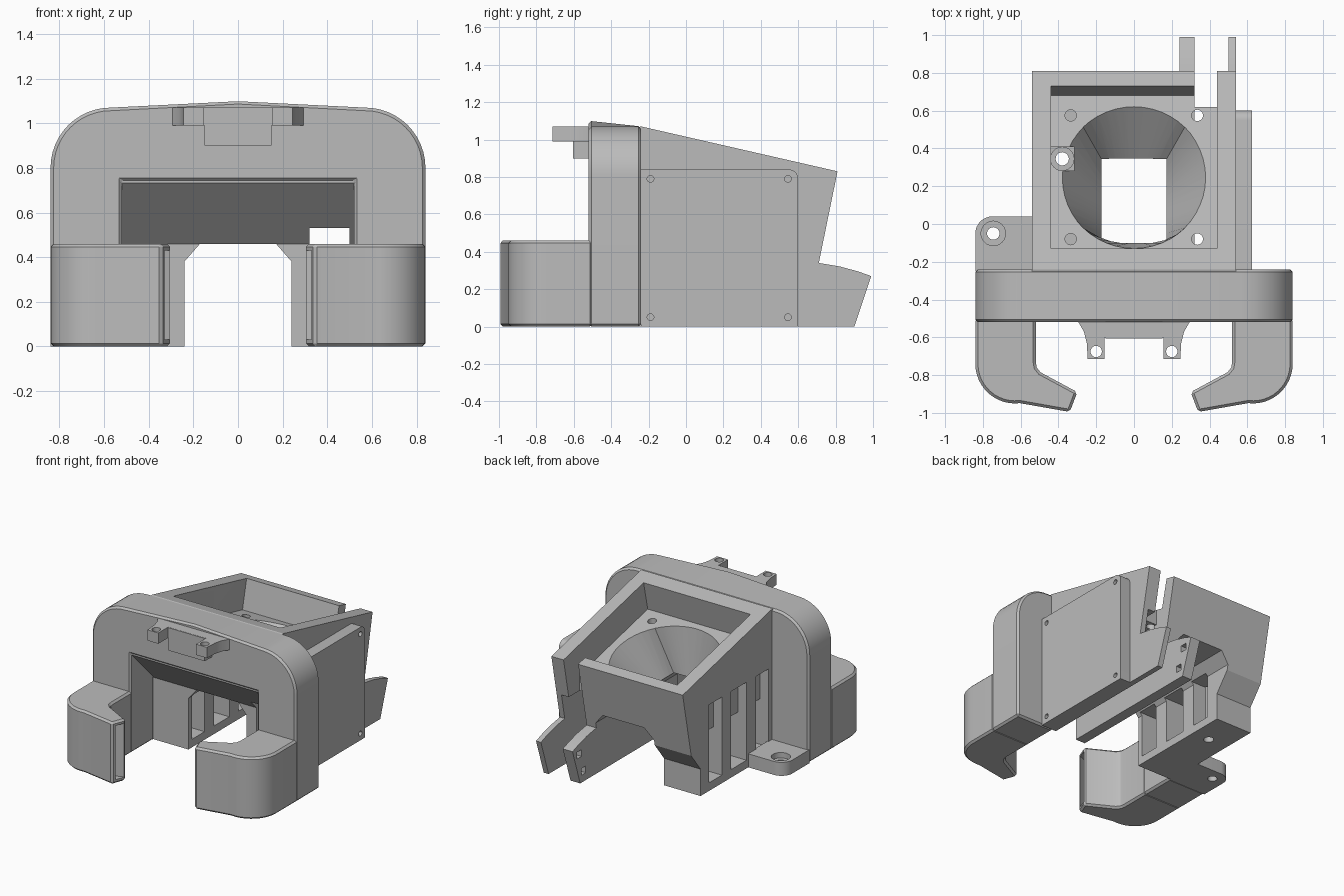
import bpy, bmesh
from math import sin, cos, pi, radians
from mathutils import Matrix

old = bpy.data.objects.get("Cube")
if old:
    bpy.data.objects.remove(old)

grey = bpy.data.materials.new("plain grey")
grey.use_nodes = True
GREY = (0.5, 0.5, 0.5, 1)
grey.diffuse_color = GREY
grey.node_tree.nodes["Principled BSDF"].inputs["Base Color"].default_value = GREY


def finish(name, bm):
    bmesh.ops.recalc_face_normals(bm, faces=bm.faces)
    me = bpy.data.meshes.new(name)
    bm.to_mesh(me)
    bm.free()
    me.materials.append(grey)
    ob = bpy.data.objects.new(name, me)
    bpy.context.collection.objects.link(ob)
    return ob


def loft(name, ring_a, ring_b):
    bm = bmesh.new()
    a = [bm.verts.new(p) for p in ring_a]
    b = [bm.verts.new(p) for p in ring_b]
    bm.faces.new(a)
    bm.faces.new(b)
    for i in range(len(a)):
        j = (i + 1) % len(a)
        bm.faces.new((a[i], a[j], b[j], b[i]))
    return finish(name, bm)


def prism(name, pts, axis, lo, hi):
    """Extrude a 2D outline along an axis."""
    put = {"x": lambda p, t: (t, p[0], p[1]),
           "y": lambda p, t: (p[0], t, p[1]),
           "z": lambda p, t: (p[0], p[1], t)}[axis]
    return loft(name, [put(p, lo) for p in pts], [put(p, hi) for p in pts])


def box(name, x0, x1, y0, y1, z0, z1):
    return prism(name, [(x0, y0), (x1, y0), (x1, y1), (x0, y1)], "z", z0, z1)


def arc(cx, cy, r, a0, a1, n=12):
    return [(cx + r * cos(radians(a0 + (a1 - a0) * i / n)),
             cy + r * sin(radians(a0 + (a1 - a0) * i / n))) for i in range(n + 1)]


def rod(cx, cy, r, axis, lo, hi):
    return prism("rod", arc(cx, cy, r, 0, 345, 23), axis, lo, hi)


def apply(ob, mod):
    bpy.context.view_layer.objects.active = ob
    bpy.ops.object.modifier_apply(modifier=mod.name)


def boolean(ob, tool, op="DIFFERENCE"):
    tool.hide_render = True
    mod = ob.modifiers.new("bool", "BOOLEAN")
    mod.operation, mod.solver, mod.object = op, "EXACT", tool
    apply(ob, mod)
    bpy.data.objects.remove(tool)


def bevel(ob, width=0.014):
    mod = ob.modifiers.new("bevel", "BEVEL")
    mod.width, mod.segments, mod.limit_method = width, 1, "ANGLE"
    mod.angle_limit = radians(40)
    apply(ob, mod)


parts = []

# Front arch with rounded shoulders and a shallow ridge
outline = [(0.84, 0)] + arc(0.57, 0.8, 0.27, 0, 90) + [(0, 1.1)]
outline += arc(-0.57, 0.8, 0.27, 90, 180) + [(-0.84, 0)]
outline += [(-0.52, 0), (-0.52, 0.74), (0.52, 0.74), (0.52, 0)]
arch = prism("front_arch", outline, "y", -0.52, -0.24)
for v in arch.data.vertices:
    if v.co.z > 1.09 and v.co.y > -0.3:
        v.co.z = 1.07
bevel(arch)
parts.append(arch)

# Body: sloped hood, legs and the ramp under the arch
body = prism("fan_housing", [(-0.24, 0), (-0.24, 0.46), (-0.51, 0.732), (-0.51, 1.0),
                             (-0.24, 1.07), (0.81, 0.83), (0.71, 0.34), (0.6, 0.2),
                             (0.6, 0)], "x", -0.54, 0.54)
parts.append(body)
# tunnel between the legs
boolean(body, prism("tunnel", [(-0.24, -0.1), (0.24, -0.1), (0.24, 0.38), (0.17, 0.46),
                               (-0.17, 0.46), (-0.24, 0.38)], "y", -0.7, 1.1))
# tilted fan pocket
boolean(body, prism("pocket", [(-0.179, 0.83), (0.681, 0.633), (0.752, 0.946),
                               (-0.108, 1.143)], "x", -0.44, 0.44))
# funnel from the round fan opening to the rectangular outlet
N = 48
ring_top, ring_low = [], []
for i in range(N):
    c, s = cos(2 * pi * i / N), sin(2 * pi * i / N)
    k = 1 / max(abs(c), abs(s))
    y = 0.25 + 0.38 * s
    ring_top.append((0.385 * c, y, 0.74 - 0.229 * (y - 0.25)))
    ring_low.append((0.17 * c * k, 0.12 + 0.22 * s * k, 0.455))
boolean(body, loft("funnel", ring_top, ring_low))
# screw boss in the funnel side, then all vertical holes
boolean(body, box("boss", -0.445, -0.315, 0.28, 0.41, 0.5, 0.71), "UNION")
boolean(body, rod(-0.38, 0.345, 0.035, "z", -0.1, 1.2))
boolean(body, rod(-0.38, 0.345, 0.062, "z", 0.66, 0.9))
for x in (-0.335, 0.335):
    for y in (-0.08, 0.575):
        boolean(body, rod(x, y, 0.03, "z", 0.5, 0.9))
# slot along the left side and its opening through the rear wall
boolean(body, box("slot", 0.32, 0.5, -0.7, 1.1, -0.1, 0.53))
boolean(body, box("notch", 0.32, 0.44, 0.62, 1.1, -0.1, 1.2))
# vents through the right leg
for y0, y1 in ((-0.2, -0.05), (0.06, 0.24), (0.35, 0.5)):
    boolean(body, box("vent", -0.6, -0.2, y0, y1, 0.06, 0.4))
    boolean(body, box("vent_top", -0.6, -0.47, y0, y1, 0.39, 0.64))

# Rear prongs
for name, x0, x1 in (("inner_prong", 0.24, 0.32), ("outer_prong", 0.5, 0.54)):
    prong = prism(name, [(0.6, 0), (0.9, 0), (0.99, 0.27), (0.92, 0.295), (0.82, 0.322),
                         (0.71, 0.34), (0.6, 0.2)], "x", x0, x1)
    if x0 < 0.3:
        for y, z in ((0.86, 0.08), (0.91, 0.22)):
            boolean(prong, box("hole", 0.2, 0.4, y - 0.025, y + 0.025, z - 0.025, z + 0.025))
    parts.append(prong)

# Side plate with rounded corner and screw holes
plate = prism("side_plate", [(-0.24, 0), (0.6, 0)] + arc(0.55, 0.79, 0.05, 0, 90, 6)
              + [(-0.24, 0.84)], "x", 0.53, 0.625)
for y in (-0.19, 0.545):
    for z in (0.05, 0.79):
        boolean(plate, rod(y, z, 0.018, "x", 0.59, 0.7))
parts.append(plate)

# Hooked claws, one per side
for side, name in ((1, "left_claw"), (-1, "right_claw")):
    pts = [(0.84, -0.5)] + arc(0.63, -0.74, 0.21, 0, -97) + [(0.34, -0.995), (0.3, -0.89)]
    pts += [(0.495, -0.785)] + [(0.515, -0.76), (0.52, -0.73), (0.52, -0.5)]
    claw = prism(name, [(side * x, y) for x, y in pts], "z", 0, 0.46)
    bevel(claw)
    tool = box("groove", -0.06, 0.06, -0.028, 0.028, 0.03, 0.43)
    tool.data.transform(Matrix.Translation((side * 0.33, -0.938, 0))
                        @ Matrix.Rotation(side * radians(-20), 4, "Z"))
    boolean(claw, tool)
    parts.append(claw)

# Mounting ear with a countersunk hole
ear = prism("mounting_ear", [(-0.53, -0.25), (-0.53, 0.04)]
            + arc(-0.75, -0.05, 0.09, 90, 180, 8) + [(-0.84, -0.25)], "z", 0, 0.1)
boolean(ear, rod(-0.745, -0.05, 0.033, "z", -0.1, 0.3))
boolean(ear, rod(-0.745, -0.05, 0.065, "z", 0.06, 0.3))
parts.append(ear)

# Front bracket: flared arms with holes and a deeper middle block
half = [(0.155, -0.6), (0.155, -0.715), (0.245, -0.715), (0.25, -0.63), (0.265, -0.57),
        (0.3, -0.51)]
bracket = prism("front_bracket", half + [(-x, y) for x, y in reversed(half)], "z", 0.99, 1.07)
for x in (-0.2, 0.2):
    boolean(bracket, rod(x, -0.675, 0.03, "z", 0.9, 1.2))
parts += [bracket, box("bracket_block", -0.15, 0.15, -0.605, -0.51, 0.9, 1.069)]

# Smooth the curved walls and keep the edges crisp
for ob in bpy.context.selected_objects:
    ob.select_set(False)
for ob in parts:
    ob.select_set(True)
bpy.context.view_layer.objects.active = body
bpy.ops.object.shade_smooth_by_angle(angle=radians(25))
